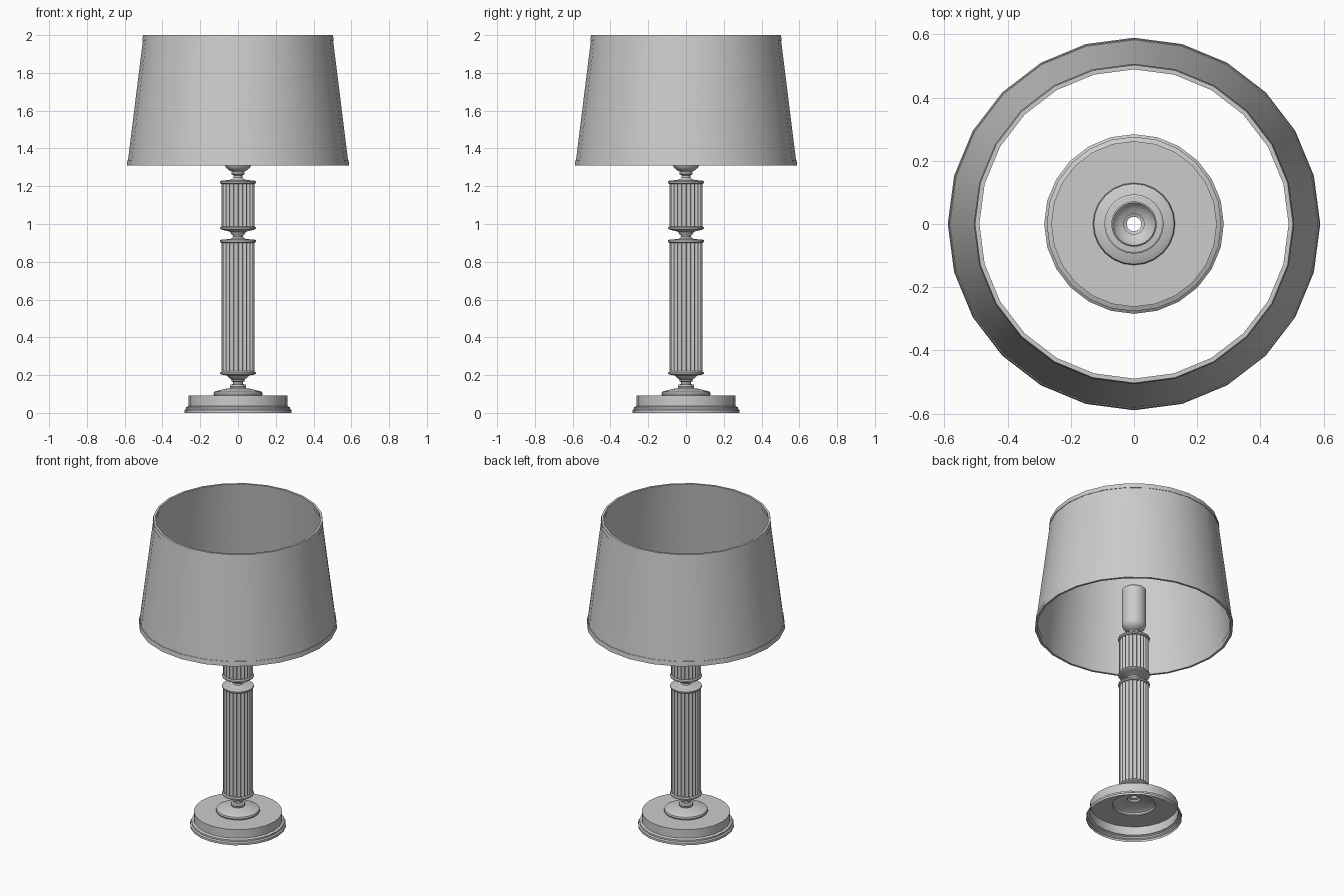
import bpy, math

if "Cube" in bpy.data.objects:
    bpy.data.objects.remove(bpy.data.objects["Cube"])


def lathe(name, profile, sides=24, closed=False, flute=None, angle=35):
    """Revolve (radius, z) points about z; flute(theta) scales the radius."""
    verts, faces = [], []
    for r, z in profile:
        for j in range(sides):
            t = 2 * math.pi * j / sides
            k = r * (flute(t) if flute else 1)
            verts.append((k * math.cos(t), k * math.sin(t), z))
    n = len(profile)
    for i in range(n if closed else n - 1):
        a, b = i * sides, (i + 1) % n * sides
        for j in range(sides):
            k = (j + 1) % sides
            faces.append((a + j, a + k, b + k, b + j))
    mesh = bpy.data.meshes.new(name)
    mesh.from_pydata(verts, [], faces)
    ob = bpy.data.objects.new(name, mesh)
    bpy.context.collection.objects.link(ob)
    bpy.ops.object.select_all(action='DESELECT')
    ob.select_set(True)
    bpy.context.view_layer.objects.active = ob
    bpy.ops.object.shade_smooth_by_angle(angle=math.radians(angle))
    return ob


# Hollow stepped base, low dome and lower neck
lathe("base", [(.284, 0), (.284, .014), (.276, .02), (.276, .03), (.262, .036),
               (.262, .092), (.127, .092)])
lathe("base_dome", [(.127, .092), (.13, .1), (.127, .11), (.115, .116), (.095, .12),
                    (.07, .127), (.04, .131)])
lathe("lower_neck", [(.04, .131), (.043, .14), (.04, .149), (.027, .153), (.027, .163),
                     (.034, .168), (.036, .178), (.05, .187), (.06, .198), (.088, .203)])


# Fluted column sections with a rounded collar at each end
def flutes(t):
    return 1 - .11 * abs(math.sin(12 * t)) ** .7


def column(name, z0, z1):
    lathe(name, [(.088, z0 + .016), (.088, z1 - .016)], 144, flute=flutes, angle=40)
    lathe(name + "_bottom_collar", [(.088, z0), (.094, z0 + .004), (.094, z0 + .012),
                                    (.088, z0 + .018), (.078, z0 + .018)])
    lathe(name + "_top_collar", [(.078, z1 - .018), (.088, z1 - .018), (.094, z1 - .012),
                                 (.094, z1 - .004), (.088, z1)])


column("main_column", .203, .918)
column("upper_column", .97, 1.23)

# Turned necks between the sections
lathe("middle_neck", [(.088, .918), (.045, .92), (.03, .926), (.026, .933), (.028, .94),
                      (.036, .947), (.04, .957), (.055, .963), (.088, .97)])
lathe("upper_neck", [(.088, 1.23), (.045, 1.233), (.03, 1.238), (.023, 1.246),
                     (.023, 1.258), (.034, 1.263), (.036, 1.27), (.032, 1.277)])

# Open bulb socket
lathe("socket", [(.032, 1.277), (.048, 1.285), (.063, 1.298), (.07, 1.312),
                 (.072, 1.33), (.072, 1.555), (.067, 1.56)])


# Tapered shade: thin wall with trim bands around both rims
def shade_radius(z):
    return .586 + (.5 - .586) * (z - 1.31) / .69


def shade_ring(name, z0, z1, out, inn):
    lathe(name, [(shade_radius(z0) + out, z0), (shade_radius(z1) + out, z1),
                 (shade_radius(z1) - inn, z1), (shade_radius(z0) - inn, z0)], closed=True)


shade_ring("shade", 1.315, 1.995, 0, .008)
shade_ring("shade_bottom_trim", 1.31, 1.34, .003, .011)
shade_ring("shade_top_trim", 1.97, 2.0, .003, .011)
